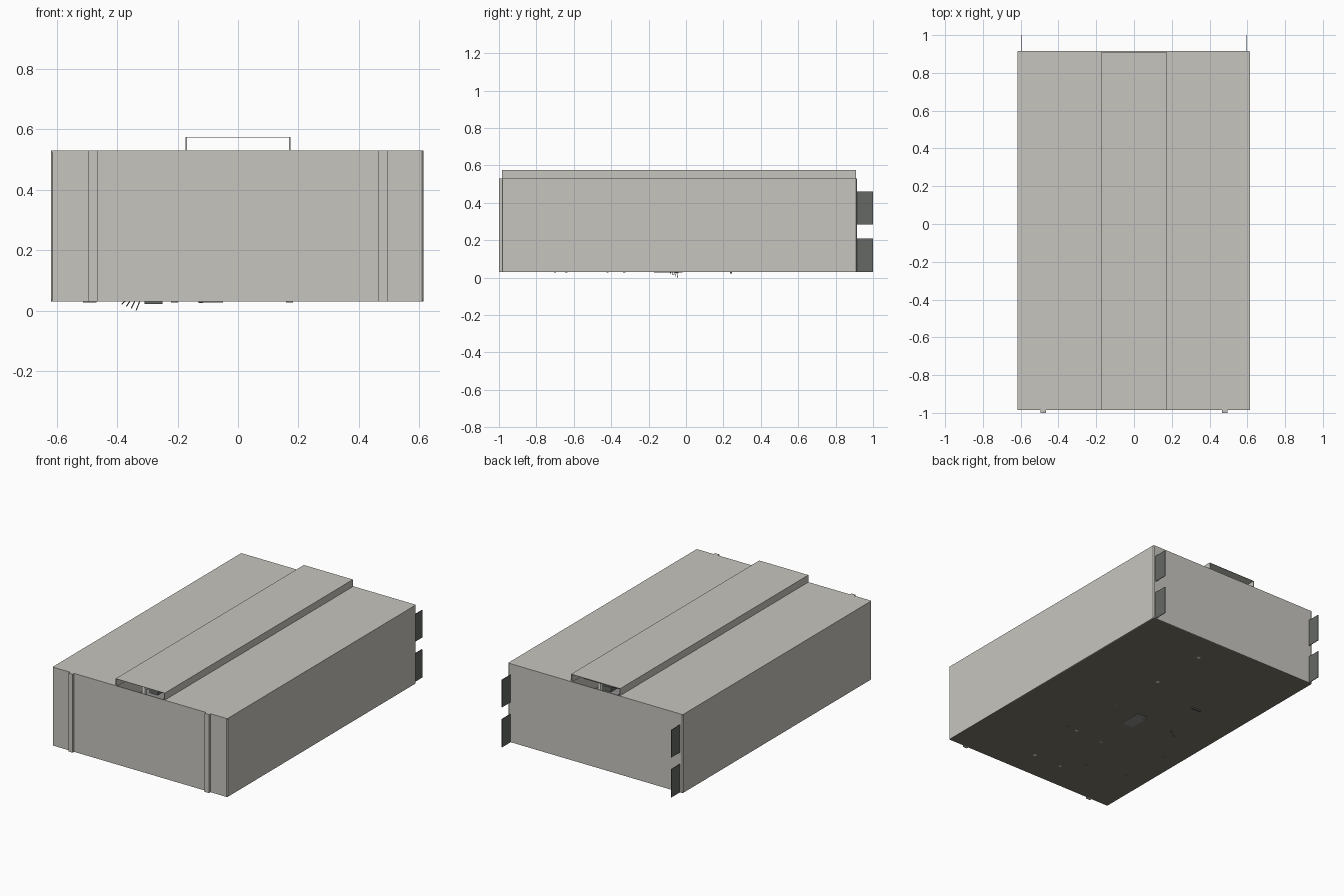
import bpy, bmesh
from mathutils import Vector

cube = bpy.data.objects.get("Cube")
if cube:
    bpy.data.objects.remove(cube, do_unlink=True)


def material(name, rgb):
    m = bpy.data.materials.new(name)
    m.use_nodes = True
    m.diffuse_color = (*rgb, 1)
    m.node_tree.nodes["Principled BSDF"].inputs["Base Color"].default_value = (*rgb, 1)
    return m


WALL = material("pale grey plaster", (0.57, 0.56, 0.52))
FLOOR = material("brown grey floor", (0.21, 0.19, 0.15))
DARK = material("dark grey panel", (0.13, 0.14, 0.13))
GREY = material("mid grey metal", (0.28, 0.28, 0.27))
WHITE = material("white fittings", (0.8, 0.8, 0.78))


def finish(name, bm, mat):
    bmesh.ops.recalc_face_normals(bm, faces=bm.faces)
    mesh = bpy.data.meshes.new(name)
    bm.to_mesh(mesh)
    bm.free()
    mesh.materials.append(mat)
    ob = bpy.data.objects.new(name, mesh)
    bpy.context.scene.collection.objects.link(ob)
    return ob


def box(name, lo, hi, mat):
    """Axis-aligned box between two corners."""
    bm = bmesh.new()
    bmesh.ops.create_cube(bm, size=1)
    lo, hi = Vector(lo), Vector(hi)
    for v in bm.verts:
        v.co = (lo + hi) / 2 + v.co * (hi - lo)
    return finish(name, bm, mat)


def rod(name, a, b, radius, mat):
    """Thin square bar between two points."""
    a, b = Vector(a), Vector(b)
    bm = bmesh.new()
    bmesh.ops.create_cone(bm, segments=4, radius1=radius, radius2=radius,
                          depth=(b - a).length, cap_ends=True)
    turn = (b - a).to_track_quat("Z", "Y")
    for v in bm.verts:
        v.co = (a + b) / 2 + turn @ v.co
    return finish(name, bm, mat)


# Overall limits of the hall
X0, X1 = -0.618, 0.614
Y0, Y1 = -0.985, 0.915
BASE, TOP, CAP = 0.03, 0.53, 0.575
SLOT = 0.17

# Outer walls: chamfered outline raised to roof height
c = 0.005
outline = [(X0 + c, Y0), (X1 - c, Y0), (X1, Y0 + c), (X1, Y1 - c),
           (X1 - c, Y1), (X0 + c, Y1), (X0, Y1 - c), (X0, Y0 + c)]
bm = bmesh.new()
low = [bm.verts.new((x, y, BASE)) for x, y in outline]
high = [bm.verts.new((x, y, TOP)) for x, y in outline]
for i in range(len(outline)):
    j = (i + 1) % len(outline)
    bm.faces.new((low[i], low[j], high[j], high[i]))
walls = finish("outer_walls", bm, WALL)
thick = walls.modifiers.new("thickness", "SOLIDIFY")
thick.thickness = 0.006
thick.offset = -1

# Floor slab and the two roof halves beside the long opening
box("floor", (X0 + 0.001, Y0 + 0.001, BASE), (X1 - 0.001, Y1 - 0.001, BASE + 0.006), FLOOR)
box("roof_right", (X0 + 0.001, Y0 + 0.001, TOP - 0.006), (-SLOT, Y1 - 0.001, TOP), WALL)
box("roof_left", (SLOT, Y0 + 0.001, TOP - 0.006), (X1 - 0.001, Y1 - 0.001, TOP), WALL)

# Raised roof vent, open at both ends
box("vent_cover", (-SLOT - 0.003, Y0, CAP - 0.002), (SLOT + 0.003, Y1 - 0.005, CAP), WALL)

for side, s in (("right", -1), ("left", 1)):
    xs = sorted((s * (SLOT - 0.002), s * (SLOT + 0.003)))
    box(f"vent_side_{side}", (xs[0], Y0, TOP - 0.006), (xs[1], Y1 - 0.005, CAP - 0.002), WALL)

    # Front pilasters
    xs = sorted((s * 0.465, s * 0.495))
    box(f"front_pilaster_{side}", (xs[0], -1.0, BASE), (xs[1], Y0 + 0.002, TOP), WALL)

    # Dark vertical panels standing off the back
    for level, z0, z1 in (("lower", BASE, 0.21), ("upper", 0.285, 0.46)):
        x = s * 0.597
        box(f"back_panel_{level}_{side}", (x - 0.002, Y1 - 0.005, z0),
            (x + 0.002, 1.0, z1), DARK)

    # Inside columns and storage racks
    for i in range(5):
        y = -0.8 + i * 0.38
        x = s * 0.1
        box(f"column_{side}_{i}", (x - 0.01, y - 0.01, BASE), (x + 0.01, y + 0.01, TOP - 0.02), WHITE)
    xs = sorted((s * 0.25, s * 0.4))
    box(f"rack_{side}", (xs[0], -0.7, BASE + 0.006), (xs[1], 0.7, 0.2), GREY)

# Beams under the roof opening
for i in range(6):
    y = -0.82 + i * 0.32
    box(f"roof_beam_{i}", (-SLOT, y - 0.008, TOP - 0.03), (SLOT, y + 0.008, TOP - 0.01), GREY)
box("hanging_duct", (-0.03, -0.85, TOP - 0.06), (0.03, 0.8, TOP - 0.03), DARK)

# Fittings showing under the floor
box("under_bar", (-0.31, 0.236, 0.022), (-0.25, 0.246, BASE), DARK)
box("under_plate", (-0.13, -0.17, BASE - 0.002), (-0.05, -0.02, BASE), GREY)
box("under_tab", (-0.13, -0.06, 0.026), (-0.115, -0.04, BASE), GREY)
for i, (x, y) in enumerate([(-0.5, -0.33), (-0.48, -0.64), (-0.21, -0.7), (0.17, -0.42)]):
    box(f"floor_stud_{i}", (x - 0.012, y - 0.006, BASE - 0.002),
        (x + 0.012, y + 0.006, BASE), GREY)

# Small slanted legs
for i in range(4):
    x, y = -0.385 + i * 0.016, -0.085 + i * 0.012
    rod(f"slanted_leg_{i}", (x + 0.012, y, BASE + 0.002),
        (x, y + 0.004, 0.022 - i * 0.007), 0.0018, GREY)
